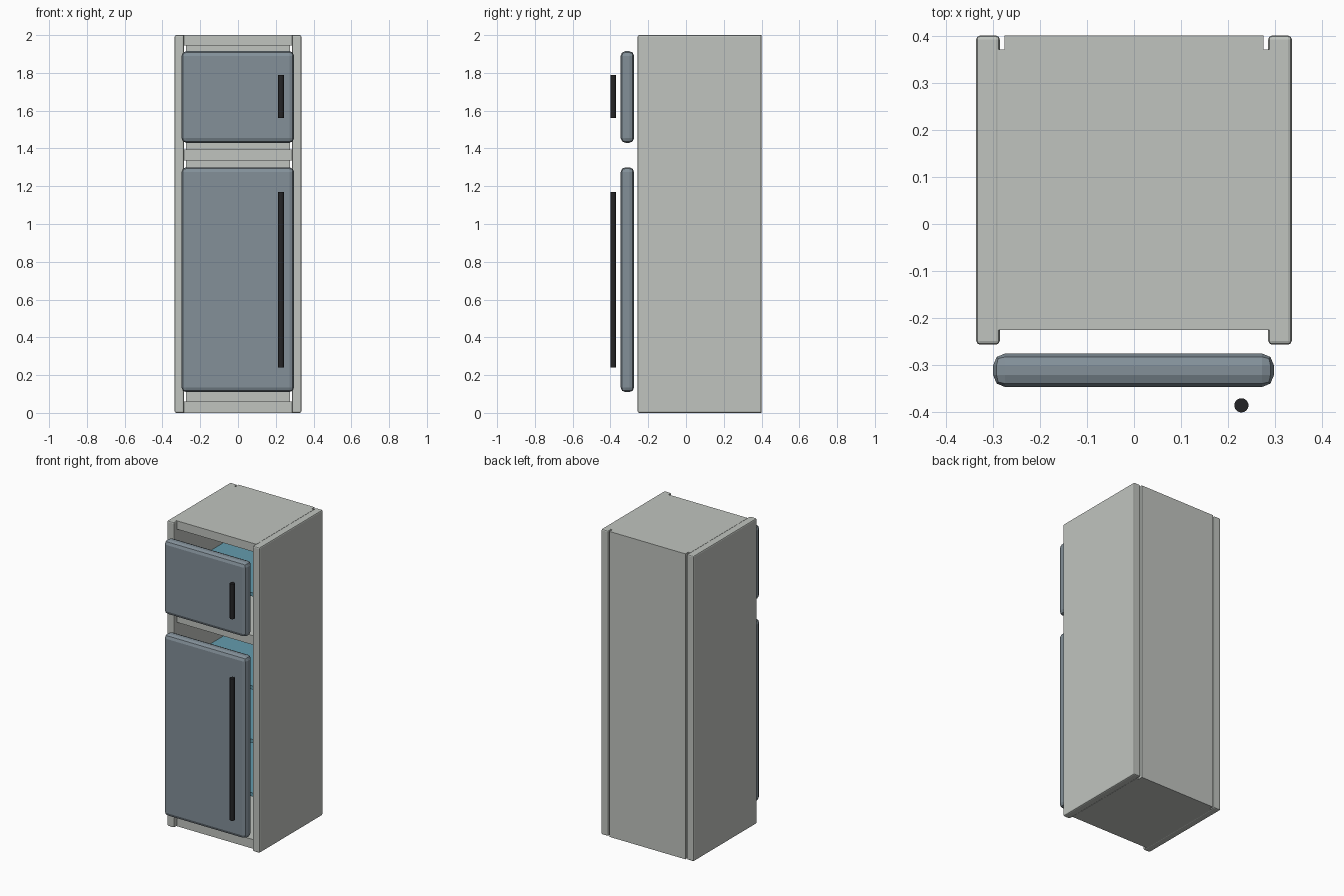
import bpy
import bmesh
from mathutils import Matrix, Vector

if "Cube" in bpy.data.objects:
    bpy.data.objects.remove(bpy.data.objects["Cube"])


def lin(c):
    c /= 255
    return c / 12.92 if c <= 0.04045 else ((c + 0.055) / 1.055) ** 2.4


def material(name, r, g, b):
    m = bpy.data.materials.new(name)
    m.diffuse_color = (lin(r), lin(g), lin(b), 1)
    m.use_nodes = True
    m.node_tree.nodes["Principled BSDF"].inputs["Base Color"].default_value = m.diffuse_color
    return m


GREY = material("light_grey", 192, 196, 191)
SLATE = material("slate_blue", 131, 144, 153)
BLACK = material("black", 36, 36, 38)
GLASS = material("glass_blue", 100, 156, 174)


def finish(name, bm, mat):
    me = bpy.data.meshes.new(name)
    bm.to_mesh(me)
    bm.free()
    me.materials.append(mat)
    ob = bpy.data.objects.new(name, me)
    bpy.context.collection.objects.link(ob)
    return ob


def box(name, mat, lo, hi, bevel=0.0, segments=2):
    """Box between two corners, optionally with rounded edges."""
    lo, hi = Vector(lo), Vector(hi)
    bm = bmesh.new()
    bmesh.ops.create_cube(bm, size=1, matrix=Matrix.Translation((lo + hi) / 2)
                          @ Matrix.Diagonal((*(hi - lo), 1)))
    if bevel:
        bmesh.ops.bevel(bm, geom=bm.edges[:], offset=bevel, segments=segments,
                        profile=0.5, affect='EDGES')
    return finish(name, bm, mat)


def handle(name, z0, z1):
    bm = bmesh.new()
    bmesh.ops.create_cone(bm, cap_ends=True, segments=24, radius1=0.015, radius2=0.015,
                          depth=z1 - z0,
                          matrix=Matrix.Translation((0.228, -0.385, (z0 + z1) / 2)))
    ob = finish(name, bm, BLACK)
    for p in ob.data.polygons:
        p.use_smooth = len(p.vertices) == 4
    return ob


# Side walls
box("left_wall", GREY, (-0.335, -0.256, 0), (-0.285, 0.4, 2), 0.008)
box("right_wall", GREY, (0.285, -0.256, 0), (0.335, 0.4, 2), 0.008)

# Back panel
box("back_panel", GREY, (-0.275, 0.37, 0), (0.275, 0.4, 2))

# Top, divider and bottom plates
for name, z0, z1 in (("bottom_plate", 0, 0.06),
                     ("divider_plate", 1.335, 1.395),
                     ("top_plate", 1.945, 2)):
    box(name, GREY, (-0.29, -0.225, z0), (0.29, 0.37, z1))

# Glass shelves
for i, z in enumerate((0.35, 0.70, 1.05, 1.66)):
    box(f"shelf_{i + 1}", GLASS, (-0.287, -0.22, z - 0.012), (0.287, 0.37, z + 0.012))

# Doors with their handles
for name, z0, z1, h0, h1 in (("fridge", 0.11, 1.30, 0.24, 1.17),
                             ("freezer", 1.43, 1.915, 1.56, 1.79)):
    box(f"{name}_door", SLATE, (-0.299, -0.346, z0), (0.297, -0.275, z1), 0.025, 2)
    handle(f"{name}_handle", h0, h1)
